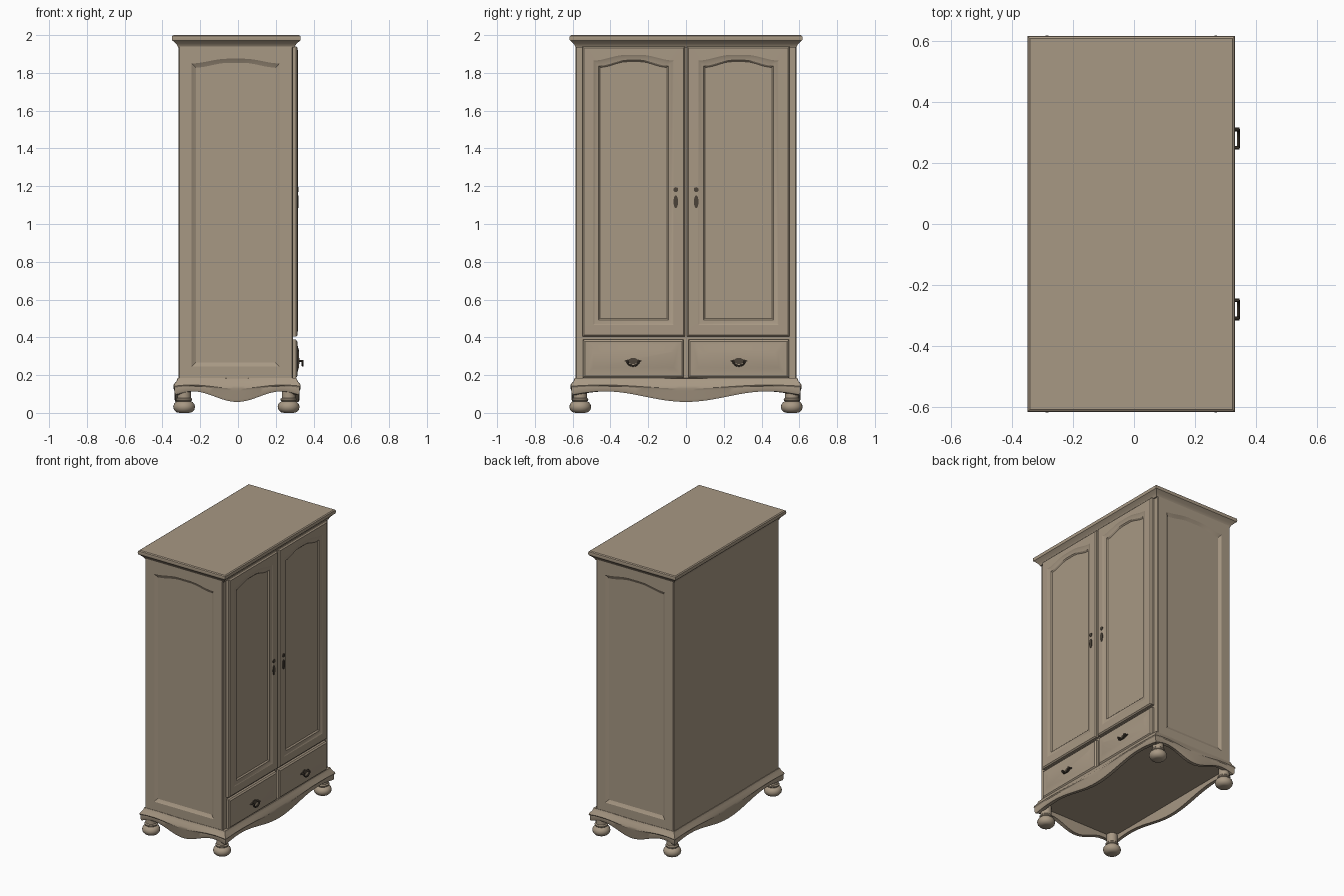
import bpy, bmesh, math
from mathutils import Vector

if "Cube" in bpy.data.objects:
    bpy.data.objects.remove(bpy.data.objects["Cube"])


def material(name, rgb):
    m = bpy.data.materials.new(name)
    m.diffuse_color = (*rgb, 1)
    m.use_nodes = True
    m.node_tree.nodes["Principled BSDF"].inputs["Base Color"].default_value = m.diffuse_color
    return m


WOOD = material("pale_brown_wood", (0.39, 0.315, 0.23))
METAL = material("dark_bronze", (0.07, 0.055, 0.04))


def loft(name, rings, mat, smooth=35):
    """Bridge equal-length closed rings of points and cap both ends."""
    bm = bmesh.new()
    loops = [[bm.verts.new(p) for p in r] for r in rings]
    n = len(loops[0])
    for a, b in zip(loops, loops[1:]):
        for i in range(n):
            j = (i + 1) % n
            bm.faces.new((a[i], a[j], b[j], b[i]))
    bm.faces.new(loops[0][::-1])
    bm.faces.new(loops[-1])
    bmesh.ops.recalc_face_normals(bm, faces=bm.faces[:])
    me = bpy.data.meshes.new(name)
    bm.to_mesh(me)
    bm.free()
    me.materials.append(mat)
    ob = bpy.data.objects.new(name, me)
    bpy.context.collection.objects.link(ob)
    bpy.ops.object.select_all(action='DESELECT')
    ob.select_set(True)
    bpy.context.view_layer.objects.active = ob
    bpy.ops.object.shade_smooth_by_angle(angle=math.radians(smooth))
    return ob


def box(name, x, y, z, mat):
    r = [(x[0], y[0]), (x[1], y[0]), (x[1], y[1]), (x[0], y[1])]
    return loft(name, [[(a, b, h) for a, b in r] for h in z], mat)


def outline(a0, a1, b0, b1, arch=0.0, n=20):
    """Rectangle whose top edge rises by arch in the middle with S-shaped shoulders."""
    pts = [(a0, b0), (a1, b0)]
    for i in range(n + 1):
        t = 1 - i / n
        s = min(1, min(t, 1 - t) / 0.4)
        pts.append((a0 + (a1 - a0) * t, b1 - arch * (1 - s * s * (3 - 2 * s))))
    return pts


def panel(name, place, rings):
    """Rings are (a0, a1, b0, b1, arch, depth)."""
    return loft(name, [[place(a, b, r[5]) for a, b in outline(*r[:5])] for r in rings], WOOD, 20)


def inset(rect, d):
    return (rect[0] + d, rect[1] - d, rect[2] + d, rect[3] - d)


def perimeter(x0, x1, y0, y1, zf, n=32):
    """Points round a rectangle, zf gives height from -1..1 along each side."""
    c = [(x0, y0), (x1, y0), (x1, y1), (x0, y1)]
    pts = []
    for k in range(4):
        p, q = Vector(c[k]), Vector(c[(k + 1) % 4])
        for i in range(n):
            v = p.lerp(q, i / n)
            pts.append((v.x, v.y, zf(2 * i / n - 1)))
    return pts


# Carcass core
box("body", (-0.315, 0.29), (-0.572, 0.572), (0.15, 1.96), WOOD)

# Side walls with sunk panels
for s, tag in ((-1, "left"), (1, "right")):
    place = lambda a, b, d, s=s: (a, s * d, b)
    f = (-0.315, 0.29, 0.15, 1.95)
    p = (-0.245, 0.22, 0.245, 1.875)
    panel(tag + "_side_wall", place, [
        (*f, 0, 0.565), (*f, 0, 0.581), (*inset(f, 0.005), 0, 0.586),
        (*p, 0.025, 0.586), (*inset(p, 0.008), 0.025, 0.581),
        (*inset(p, 0.022), 0.025, 0.574)])

# Doors, drawers and their metal fittings, mirrored about y = 0
for s, tag in ((-1, "left"), (1, "right")):
    place = lambda a, b, d, s=s: (d, s * a, b)
    f = (0.006, 0.547, 0.405, 1.94)
    p = (0.065, 0.490, 0.465, 1.895)
    panel(tag + "_door", place, [
        (*f, 0, 0.285), (*f, 0, 0.308), (*inset(f, 0.008), 0, 0.316),
        (*p, 0.03, 0.317), (*inset(p, 0.008), 0.03, 0.313),
        (*inset(p, 0.028), 0.03, 0.310), (*inset(p, 0.036), 0.03, 0.302)])
    # Drawer front with raised field
    d = (0.012, 0.545, 0.185, 0.388)
    panel(tag + "_drawer", place, [
        (*d, 0, 0.285), (*d, 0, 0.306), (*inset(d, 0.010), 0, 0.314),
        (*inset(d, 0.026), 0, 0.314), (*inset(d, 0.055), 0.01, 0.322)])

    # Drawer pull: winged back plate, two posts, drooping bail
    yc, zc = s * 0.28, 0.275
    wing = []
    for i in range(24):
        t = 2 * math.pi * i / 24
        r = 1 + 0.18 * math.cos(4 * t)
        wing.append((yc + 0.04 * r * math.cos(t), zc + 0.014 * r * math.sin(t)))
    loft(tag + "_pull_plate", [[(x, y, z) for y, z in wing] for x in (0.318, 0.326)], METAL)
    for k in (-1, 1):
        yp = yc + k * 0.03
        loft(tag + "_pull_post", [[(x, yp + 0.006 * math.cos(i * math.pi / 5),
                                    zc + 0.006 * math.sin(i * math.pi / 5)) for i in range(10)]
                                  for x in (0.32, 0.346)], METAL)
    bail = []
    for i in range(13):
        t = math.pi * i / 12
        rad = Vector((0, math.cos(t), -math.sin(t)))
        c = Vector((0.342, yc + 0.031 * math.cos(t), zc - 0.026 * math.sin(t)))
        bail.append([c + 0.005 * (math.cos(b) * rad + Vector((math.sin(b), 0, 0)))
                     for b in (j * math.pi / 4 for j in range(8))])
    loft(tag + "_pull_bail", bail, METAL)

    # Key plate and small rosette on the door
    for part, z, w, h in (("key_plate", 1.118, 0.012, 0.034), ("rosette", 1.182, 0.013, 0.013)):
        e = [(s * 0.054 + w * math.cos(i * math.pi / 8), z + h * math.sin(i * math.pi / 8))
             for i in range(16)]
        loft(tag + "_door_" + part, [[(x, y, zz) for y, zz in e] for x in (0.312, 0.321)], METAL)

# Flared cornice
cornice = [(-0.02, 1.935), (0.002, 1.935), (0.006, 1.945), (0.014, 1.955), (0.027, 1.967),
           (0.033, 1.972), (0.035, 1.985), (0.033, 1.995), (0.026, 2.0)]
loft("cornice", [perimeter(-0.315 - o, 0.297 + o, -0.582 - o, 0.582 + o, lambda t, z=z: z, 1)
                 for o, z in cornice], WOOD)


# Scalloped plinth, hollow below; follow blends from level to the wavy edge
def wave(t):
    return 0.086 - 0.028 * math.cos(math.pi * t / 0.72)


plinth = [(-0.012, 0.14, 0), (-0.008, 0, 1), (0.016, 0, 1), (0.021, 0.012, 1), (0.021, 0.09, 0.45),
          (0.026, 0.108, 0.35), (0.024, 0.135, 0.15), (0.010, 0.158, 0.1), (0.004, 0.18, 0.05),
          (-0.03, 0.184, 0)]
loft("plinth", [perimeter(-0.315 - o, 0.305 + o, -0.585 - o, 0.585 + o,
                          lambda t, z=z, k=k: z + k * wave(t))
                for o, z, k in plinth], WOOD, 30)

# Bun feet
foot = [(0.025, 0), (0.042, 0.004), (0.054, 0.017), (0.058, 0.032), (0.054, 0.047), (0.044, 0.058),
        (0.036, 0.061), (0.042, 0.066), (0.043, 0.074), (0.036, 0.08), (0.036, 0.145)]
for x, fx in ((-0.285, "back"), (0.268, "front")):
    for y, fy in ((-0.56, "left"), (0.56, "right")):
        loft(f"{fx}_{fy}_foot", [[(x + r * math.cos(i * math.pi / 12), y + r * math.sin(i * math.pi / 12), z)
                                  for i in range(24)] for r, z in foot], WOOD)
